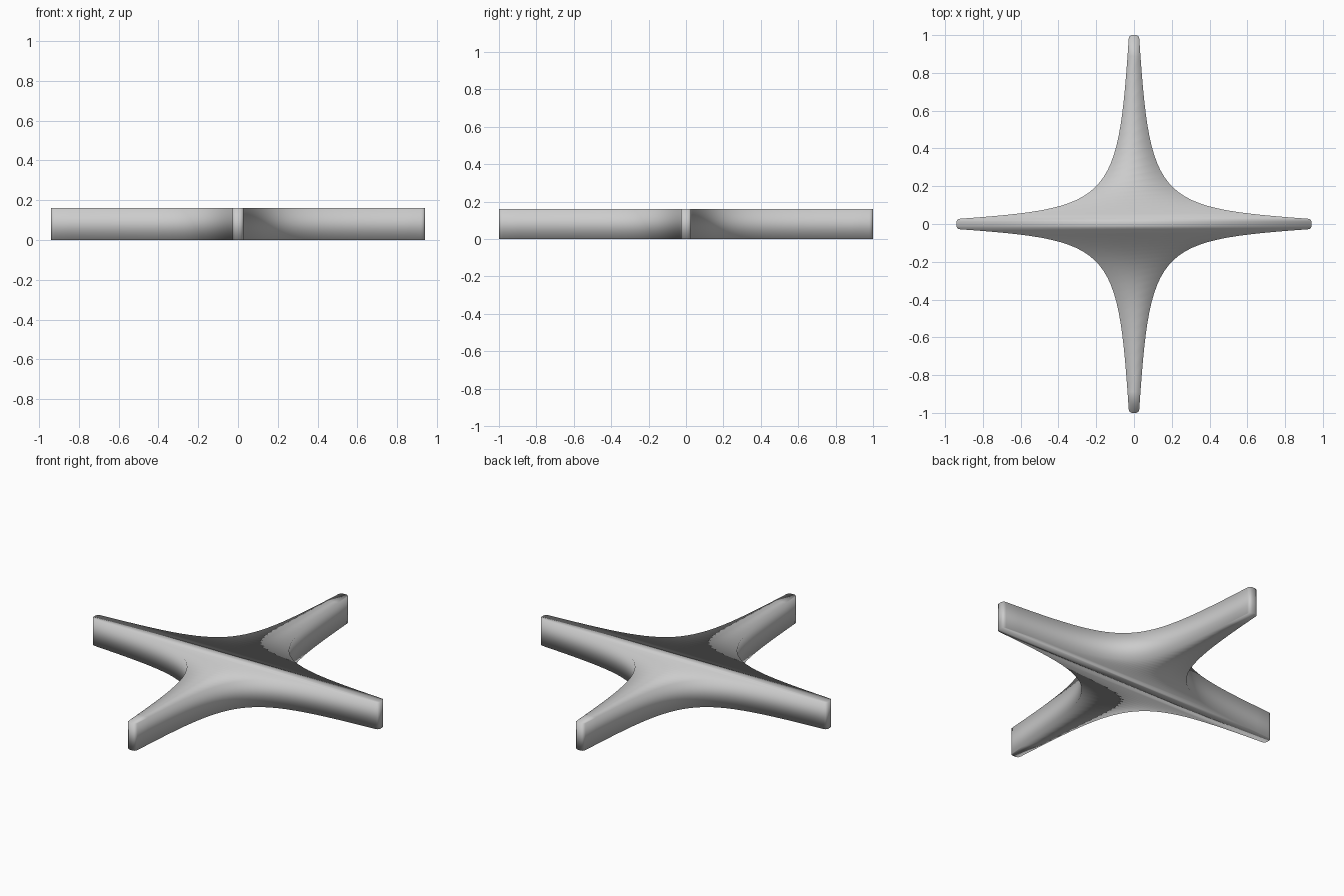
import bpy, bmesh
from mathutils import Vector
from mathutils.geometry import interpolate_bezier

if "Cube" in bpy.data.objects:
    bpy.data.objects.remove(bpy.data.objects["Cube"])

HEIGHT = 0.16

# One quarter of the outline: half tip, concave sweep, half tip
curve = interpolate_bezier(Vector((0.92, 0.028, 0)), Vector((0.12, 0.085, 0)),
                           Vector((0.085, 0.125, 0)), Vector((0.028, 0.98, 0)), 28)
quarter = [(0.94, 0.012), (0.936, 0.021), (0.93, 0.026)]
quarter += [(p.x, p.y) for p in curve]
quarter += [(0.026, 0.99), (0.021, 0.996), (0.012, 1.0)]

# Mirror to the upper half, then to the lower half
upper = quarter + [(-x, y) for x, y in reversed(quarter)]
lower = [(-x, -y) for x, y in upper]

bm = bmesh.new()


def cap(z):
    """Flat star face split along the long x axis."""
    u = [bm.verts.new((x, y, z)) for x, y in upper]
    d = [bm.verts.new((x, y, z)) for x, y in lower]
    for loop in (u, d, [u[0], u[-1], d[0], d[-1]]):
        bm.faces.new(loop)
    return u + d


bottom, top = cap(0), cap(HEIGHT)

# Side walls
n = len(top)
for i in range(n):
    j = (i + 1) % n
    bm.faces.new((bottom[i], bottom[j], top[j], top[i]))

bmesh.ops.recalc_face_normals(bm, faces=bm.faces[:])
for f in bm.faces:
    f.smooth = True

mesh = bpy.data.meshes.new("four_point_star")
bm.to_mesh(mesh)
bm.free()
star = bpy.data.objects.new("four_point_star", mesh)
bpy.context.collection.objects.link(star)
